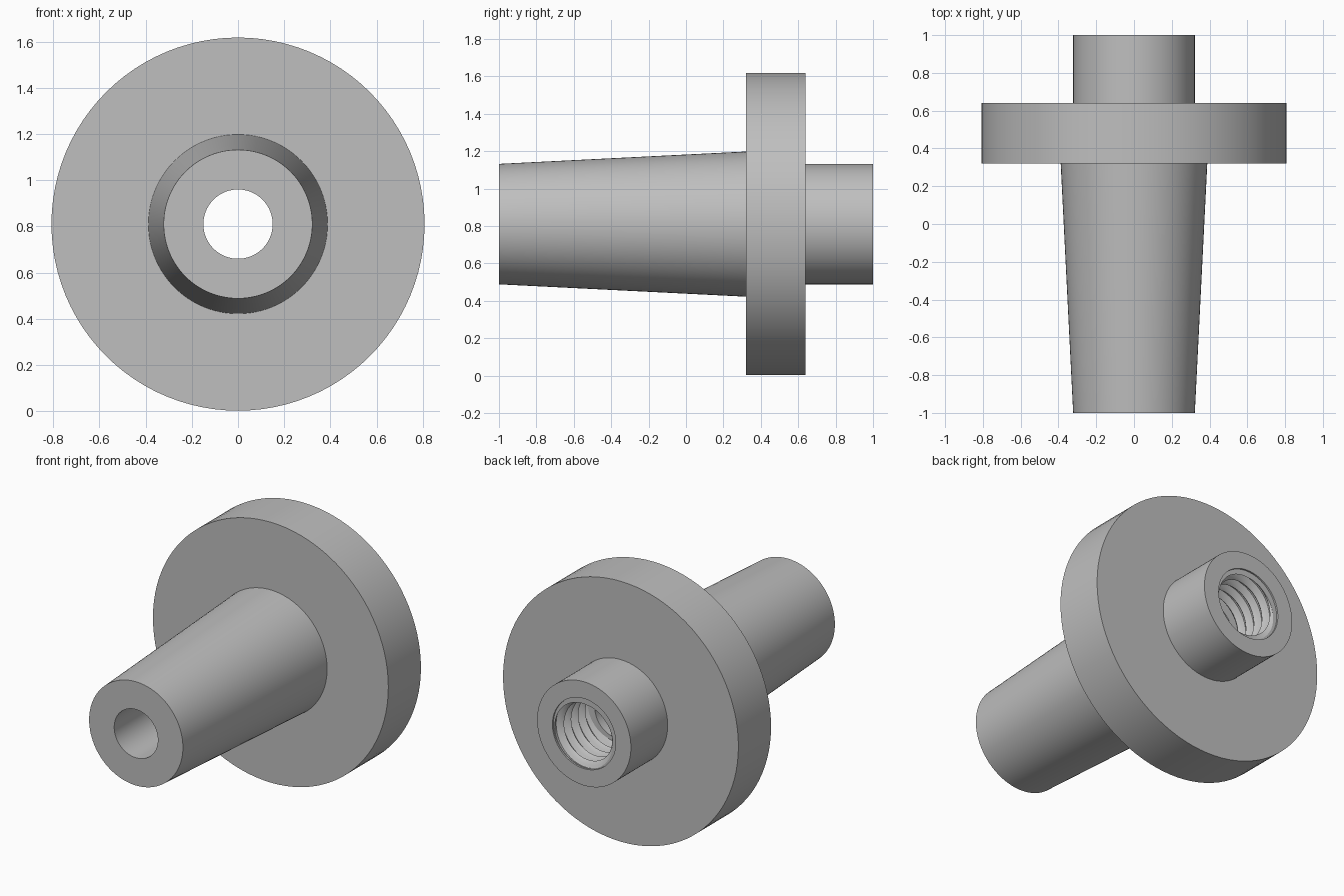
import bpy, bmesh, math

cube = bpy.data.objects.get("Cube")
if cube:
    bpy.data.objects.remove(cube, do_unlink=True)

SEG = 96                       # segments around the axis
CENTRE_Z = 0.81
PITCH, STEPS = 0.07, 8         # thread pitch and points across one pitch
MINOR, MAJOR = 0.177, 0.213    # thread crest and root radii
Y0, Y1 = 0.68, 0.99            # threaded length


def point(r, y, i):
    a = 2 * math.pi * i / SEG
    return (r * math.sin(a), y, CENTRE_Z + r * math.cos(a))


def thread_radius(y, i):
    """Trapezoid thread section that advances with the angle."""
    phase = ((y - Y0) / PITCH - i / SEG) % 1.0
    slope = abs(phase - 0.5) * 2
    t = min(1.0, max(0.0, (slope - 0.125) / 0.625))
    return MINOR + (MAJOR - MINOR) * t


def add_face(bm, coords):
    bm.faces.new([bm.verts.new(c) for c in coords])


bm = bmesh.new()

# Turned profile (radius, y): mouth, hub, flange, tapered shank, plain bore
profile = [(0.217, Y1), (0.217, 1.0), (0.322, 1.0), (0.322, 0.64),
           (0.808, 0.64), (0.808, 0.32), (0.388, 0.32), (0.322, -1.0),
           (0.15, -1.0), (0.15, Y0)]
for (ra, ya), (rb, yb) in zip(profile, profile[1:]):
    for i in range(SEG):
        add_face(bm, [point(ra, ya, i), point(ra, ya, i + 1),
                      point(rb, yb, i + 1), point(rb, yb, i)])

# Flat shoulders joining the thread to the bore and the mouth
for r, y in ((0.15, Y0), (0.217, Y1)):
    for i in range(SEG):
        add_face(bm, [point(r, y, i), point(r, y, i + 1),
                      point(thread_radius(y, i + 1), y, i + 1),
                      point(thread_radius(y, i), y, i)])

# Internal helical thread, trimmed to the threaded length
turns = math.ceil((Y1 - Y0) / PITCH) + 1


def helix_y(i, j):
    return min(Y1, max(Y0, Y0 + PITCH * (i / SEG + j / STEPS - 1)))


for i in range(turns * SEG):
    for j in range(STEPS):
        corners = [(i, j), (i + 1, j), (i + 1, j + 1), (i, j + 1)]
        ys = [helix_y(*c) for c in corners]
        if max(ys) - min(ys) > 1e-6:
            add_face(bm, [point(thread_radius(y, c[0]), y, c[0])
                          for c, y in zip(corners, ys)])

bmesh.ops.remove_doubles(bm, verts=bm.verts, dist=1e-5)
bmesh.ops.recalc_face_normals(bm, faces=bm.faces)

mesh = bpy.data.meshes.new("flanged_threaded_sleeve")
bm.to_mesh(mesh)
bm.free()
sleeve = bpy.data.objects.new("flanged_threaded_sleeve", mesh)
bpy.context.collection.objects.link(sleeve)

# Plain grey material
grey = bpy.data.materials.new("plain grey")
grey.use_nodes = True
colour = (0.52, 0.52, 0.52, 1.0)
grey.diffuse_color = colour
grey.node_tree.nodes["Principled BSDF"].inputs["Base Color"].default_value = colour
mesh.materials.append(grey)

bpy.ops.object.select_all(action='DESELECT')
sleeve.select_set(True)
bpy.context.view_layer.objects.active = sleeve
bpy.ops.object.shade_smooth_by_angle(angle=math.radians(25))
